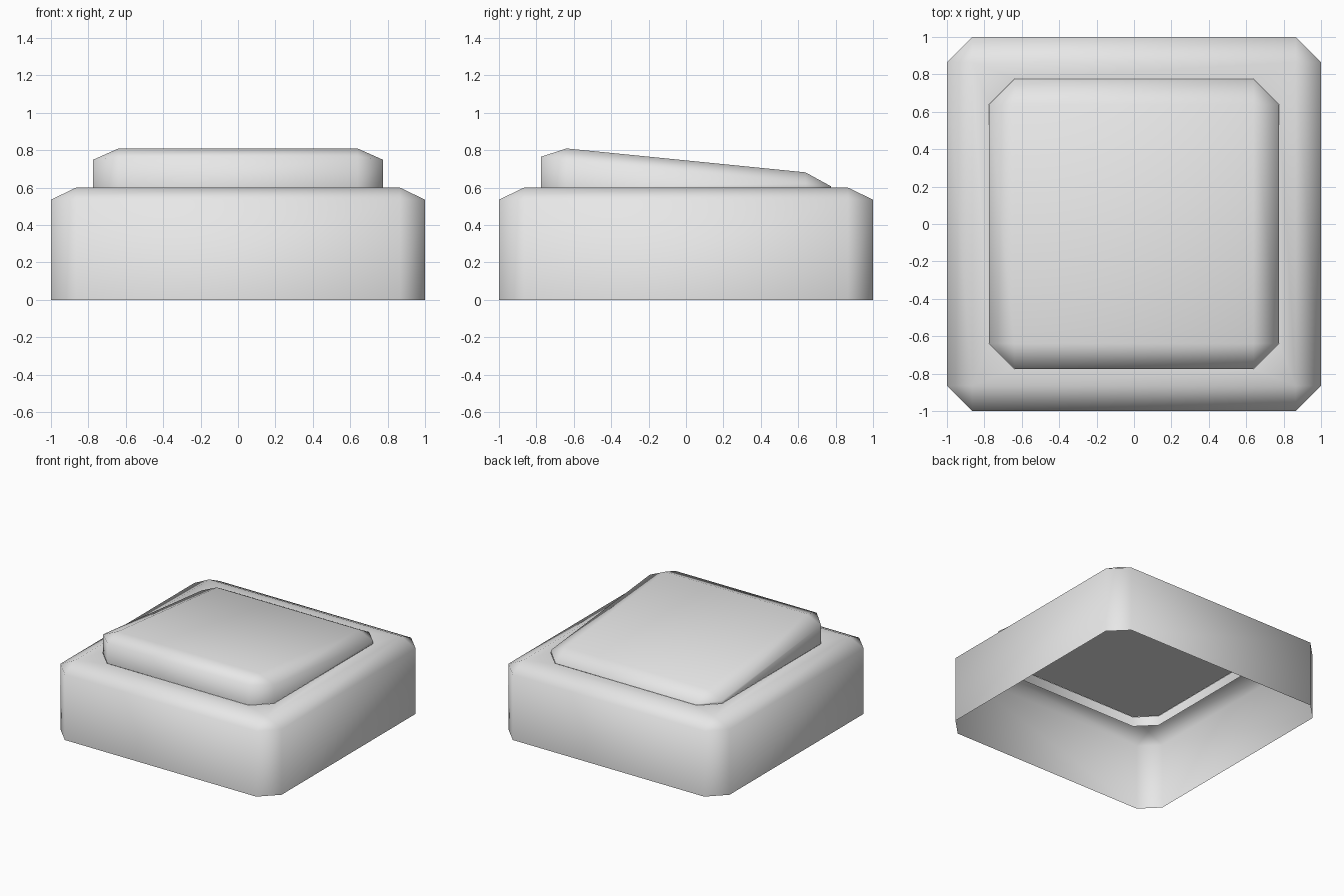
import bpy, bmesh, math

cube = bpy.data.objects.get("Cube")
if cube:
    bpy.data.objects.remove(cube, do_unlink=True)

grey = bpy.data.materials.new("light_grey")
grey.use_nodes = True
grey.diffuse_color = (0.8, 0.8, 0.8, 1)
grey.node_tree.nodes["Principled BSDF"].inputs["Base Color"].default_value = (0.8, 0.8, 0.8, 1)

CUT = 0.135  # chamfer width
CORNERS = [(1, 1), (-1, 1), (-1, -1), (1, -1)]


def octagon(bm, r, height):
    """Square ring of half width r with cut corners, counter-clockwise from above."""
    verts = []
    for i, (sx, sy) in enumerate(CORNERS):
        pair = [(sx * r, sy * (r - CUT)), (sx * (r - CUT), sy * r)]
        for x, y in (pair if i % 2 == 0 else pair[::-1]):
            verts.append(bm.verts.new((x, y, height(x, y))))
    return verts


def square(bm, r, height):
    return [bm.verts.new((sx * r, sy * r, height(sx * r, sy * r))) for sx, sy in CORNERS]


def wall(bm, low, high):
    for i in range(8):
        j = (i + 1) % 8
        bm.faces.new((low[i], low[j], high[j], high[i]))


def join_square(bm, octo, quad):
    """Join a cut-corner ring to a plain square: triangle per corner, strip per side."""
    for i in range(4):
        a, b, c = octo[2 * i], octo[2 * i + 1], octo[(2 * i + 2) % 8]
        bm.faces.new((a, b, quad[i]))
        bm.faces.new((b, c, quad[(i + 1) % 4], quad[i]))


def finish(bm, name):
    mesh = bpy.data.meshes.new(name)
    bm.to_mesh(mesh)
    bm.free()
    mesh.materials.append(grey)
    obj = bpy.data.objects.new(name, mesh)
    bpy.context.collection.objects.link(obj)
    bpy.ops.object.select_all(action='DESELECT')
    obj.select_set(True)
    bpy.context.view_layer.objects.active = obj
    bpy.ops.object.shade_smooth_by_angle(angle=math.radians(80))


def level(z):
    return lambda x, y: z


# Housing: open-bottomed shell with a chamfered top, an opening and a lip inside
bm = bmesh.new()
foot = octagon(bm, 1, level(0))
shoulder = octagon(bm, 1, level(0.535))
top = square(bm, 1 - CUT, level(0.6))
opening = octagon(bm, 0.775, level(0.6))
lip = octagon(bm, 0.775, level(0.52))
wall(bm, foot, shoulder)
join_square(bm, shoulder, top)
for i in range(4):
    a, b, c = opening[2 * i], opening[2 * i + 1], opening[(2 * i + 2) % 8]
    bm.faces.new((top[i], b, a))
    bm.faces.new((top[i], top[(i + 1) % 4], c, b))
wall(bm, opening, lip)
finish(bm, "housing")


# Rocker: closed cap, high at the front and sloping down to the back
def slope(x, y):
    return 0.745 - 0.1 * y


def rocker_edge(x, y):
    if abs(y) > abs(x):
        return 0.765 if y < 0 else 0.607
    return slope(x, y) - 0.06


bm = bmesh.new()
base = octagon(bm, 0.774, level(0.6))
edge = octagon(bm, 0.774, rocker_edge)
face = square(bm, 0.774 - CUT, slope)
wall(bm, base, edge)
join_square(bm, edge, face)
bm.faces.new(face)
bm.faces.new(base[::-1])
finish(bm, "rocker")
